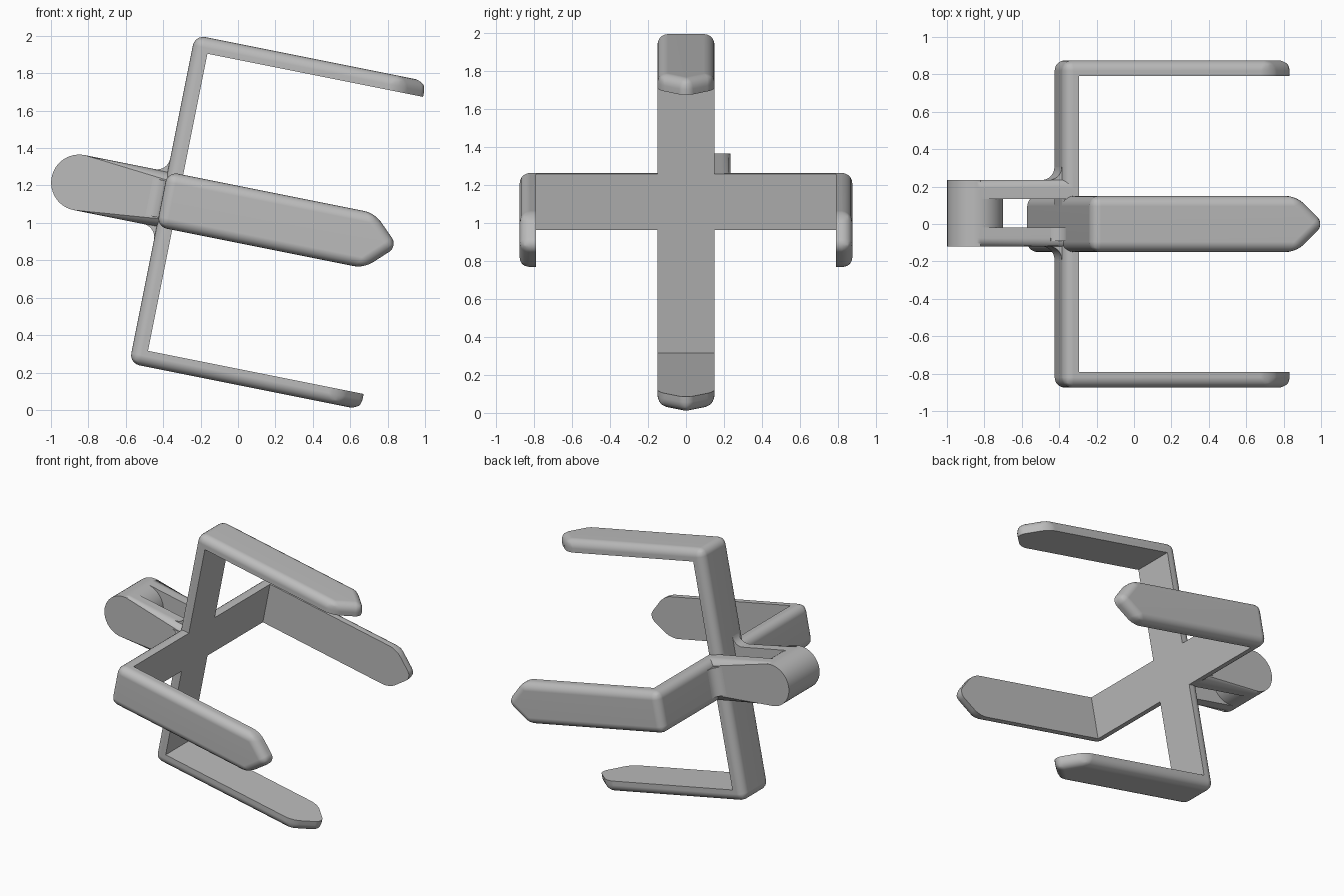
import bpy, bmesh, math
from mathutils import Matrix, Vector

old = bpy.data.objects.get("Cube")
if old:
    bpy.data.objects.remove(old, do_unlink=True)

GREY = (0.5, 0.5, 0.5, 1)
metal = bpy.data.materials.new("plain grey")
metal.use_nodes = True
metal.diffuse_color = GREY
metal.node_tree.nodes["Principled BSDF"].inputs["Base Color"].default_value = GREY

# The whole model leans forward around y
LEAN = Matrix.Translation((-0.3225, 0, 1.11)) @ Matrix.Rotation(math.atan(0.2), 4, 'Y')
T = 0.085      # strap thickness
HALF = 0.15    # half strap width
POST_X = -0.537


def finish(name, bm):
    bmesh.ops.recalc_face_normals(bm, faces=bm.faces[:])
    mesh = bpy.data.meshes.new(name)
    bm.to_mesh(mesh)
    bm.free()
    ob = bpy.data.objects.new(name, mesh)
    bpy.context.collection.objects.link(ob)
    mesh.materials.append(metal)
    ob.matrix_world = LEAN
    bpy.ops.object.select_all(action='DESELECT')
    ob.select_set(True)
    bpy.context.view_layer.objects.active = ob
    bpy.ops.object.shade_smooth_by_angle(angle=math.radians(35))
    ob.modifiers.new("even shading", 'WEIGHTED_NORMAL').keep_sharp = True
    return ob


def bracket(name, reach, sideways):
    """U-shaped strap with two pointed prongs, rounded on its outer side."""
    bm = bmesh.new()
    rings = []
    for t in (0, T):
        h = reach + t
        half = [(1.2, 0, h), (1.045, HALF, h), (-t, HALF, h)]
        side = half + [(x, y, -z) for x, y, z in reversed(half)]
        loop = side + [(x, -y, z) for x, y, z in reversed(side[1:-1])]
        rings.append([bm.verts.new(p) for p in loop])
    for r in rings:
        for ids in ((0, 1, 2, 8, 9), (2, 3, 7, 8), (3, 4, 5, 6, 7)):
            bm.faces.new([r[i] for i in ids])
    inner, outer = rings
    for ids in ((0, 1), (1, 2, 3, 4), (4, 5), (5, 6), (6, 7, 8, 9), (9, 0)):
        bm.faces.new([inner[i] for i in ids] + [outer[i] for i in reversed(ids)])
    # Round the outer rim and the prong ends, keep the inside crisp
    out = set(outer)
    edges = [e for e in bm.edges if any(v in out for v in e.verts)]
    bmesh.ops.bevel(bm, geom=edges, offset=0.055, segments=5, profile=0.5,
                    affect='EDGES', clamp_overlap=True)
    if sideways:
        bm.transform(Matrix.Rotation(math.pi / 2, 4, 'X'))
    return finish(name, bm)


def prism(points, axis, lo, hi, rounded=None):
    """Extrude a closed outline along an axis; optionally round one end rim."""
    bm = bmesh.new()
    ends = []
    for d in (lo, hi):
        vs = []
        for a, b in points:
            vs.append(bm.verts.new((a, d, b) if axis == 'y' else (a, b, d)))
        bm.faces.new(vs)
        ends.append(vs)
    n = len(points)
    for i in range(n):
        j = (i + 1) % n
        bm.faces.new((ends[0][i], ends[0][j], ends[1][j], ends[1][i]))
    if rounded is not None:
        rim = set(ends[rounded])
        edges = [e for e in bm.edges if all(v in rim for v in e.verts)]
        bmesh.ops.bevel(bm, geom=edges, offset=0.045, segments=5, profile=0.5,
                        affect='EDGES', clamp_overlap=True)
    return bm


def arc(cx, cz, r, a0, a1, n):
    angles = [math.radians(a0 + (a1 - a0) * i / n) for i in range(n + 1)]
    return [(cx + r * math.cos(a), cz + r * math.sin(a)) for a in angles]


# Four prongs as two crossing brackets
bracket("upright_bracket", 0.81, False)
bracket("level_bracket", 0.79, True)

# Rear loop: two round-ended cheeks joined by a post
cheek = [(-0.03, HALF)] + arc(POST_X, 0, HALF, 90, 270, 24) + [(-0.03, -HALF)]
finish("right_cheek", prism(cheek, 'y', -0.12, -0.02, 0))
finish("left_cheek", prism(cheek, 'y', 0.135, 0.235, 1))
finish("post", prism(arc(POST_X, 0, HALF, 0, 352.5, 47), 'y', -0.05, 0.165))


def fillet(name, axis, edge, sign, lo, hi):
    """Concave web between a cheek and the back of the cross."""
    r = 0.07
    curve = arc(-T - r, r, r, -90, 0, 8)
    web = [(-T - r, -0.02), *curve, (-T + 0.02, r), (-T + 0.02, -0.02)]
    finish(name, prism([(x, edge + sign * d) for x, d in web], axis, lo, hi))


fillet("upper_fillet", 'y', HALF, 1, -0.09, -0.02)
fillet("lower_fillet", 'y', -HALF, -1, -0.09, -0.02)
fillet("left_fillet", 'z', 0.235, 1, -0.1, 0.1)
fillet("right_fillet", 'z', -0.12, -1, -0.1, 0.1)
